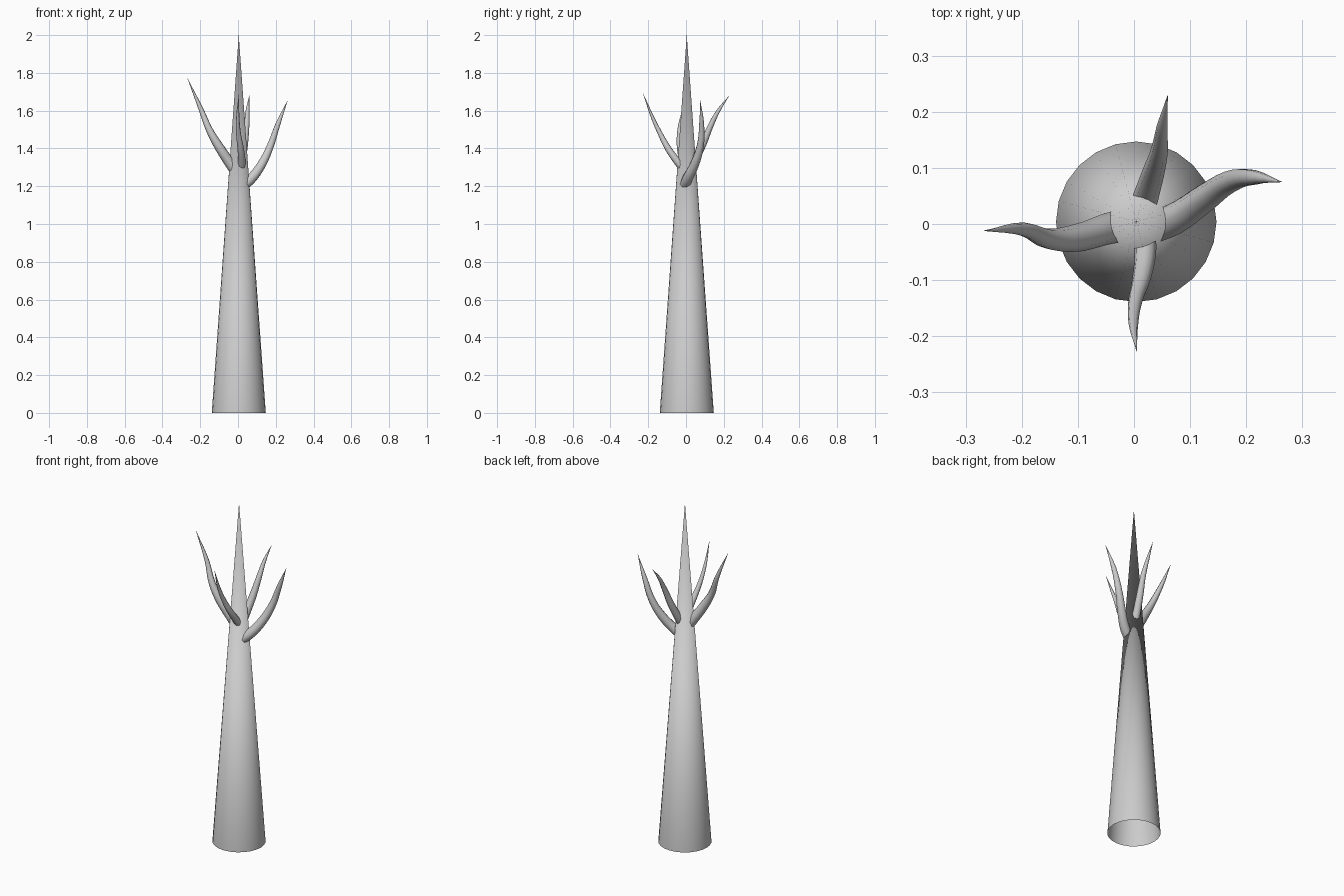
import bpy
import math

# Trunk: tall open-bottomed cone tapering to a point
bpy.ops.mesh.primitive_cone_add(vertices=24, radius1=0.143, radius2=0, depth=2,
                                end_fill_type='NOTHING', location=(0.004, 0.004, 1))
trunk = bpy.context.object
trunk.name = "trunk"
bpy.ops.object.shade_smooth_by_angle(angle=math.radians(40))


def branch(name, points):
    """Tapered wavy tube; each point is (x, y, z, radius)."""
    cu = bpy.data.curves.new(name, 'CURVE')
    cu.dimensions = '3D'
    cu.bevel_depth = 1.0
    cu.bevel_resolution = 2
    cu.resolution_u = 4
    sp = cu.splines.new('BEZIER')
    sp.bezier_points.add(len(points) - 1)
    for bp, (x, y, z, r) in zip(sp.bezier_points, points):
        bp.co = (x, y, z)
        bp.radius = r
        bp.handle_left_type = bp.handle_right_type = 'AUTO'
    sp.use_smooth = True
    ob = bpy.data.objects.new(name, cu)
    bpy.context.collection.objects.link(ob)
    # Turn the curve into a mesh
    bpy.ops.object.select_all(action='DESELECT')
    ob.select_set(True)
    bpy.context.view_layer.objects.active = ob
    bpy.ops.object.convert(target='MESH')
    bpy.context.object.name = name


# Branches curling up and outward, rooted inside the trunk
branch("left_branch", [
    (-0.005, 0.0, 1.27, 0.030), (-0.045, -0.008, 1.325, 0.028),
    (-0.098, -0.024, 1.405, 0.025), (-0.15, -0.027, 1.495, 0.019),
    (-0.195, -0.010, 1.605, 0.013), (-0.267, -0.012, 1.77, 0.0005)])
branch("right_branch", [
    (0.03, -0.008, 1.205, 0.028), (0.07, 0.008, 1.24, 0.028),
    (0.125, 0.045, 1.315, 0.025), (0.17, 0.075, 1.41, 0.020),
    (0.212, 0.083, 1.53, 0.014), (0.263, 0.075, 1.655, 0.0005)])
branch("back_branch", [
    (0.01, 0.01, 1.27, 0.023), (0.02, 0.045, 1.335, 0.023),
    (0.034, 0.09, 1.425, 0.020), (0.046, 0.135, 1.53, 0.015),
    (0.050, 0.172, 1.60, 0.010), (0.060, 0.229, 1.68, 0.0005)])
branch("front_branch", [
    (0.015, -0.005, 1.28, 0.021), (0.020, -0.045, 1.33, 0.020),
    (0.014, -0.095, 1.40, 0.017), (0.003, -0.135, 1.475, 0.013),
    (-0.001, -0.175, 1.56, 0.009), (0.005, -0.227, 1.69, 0.0005)])
